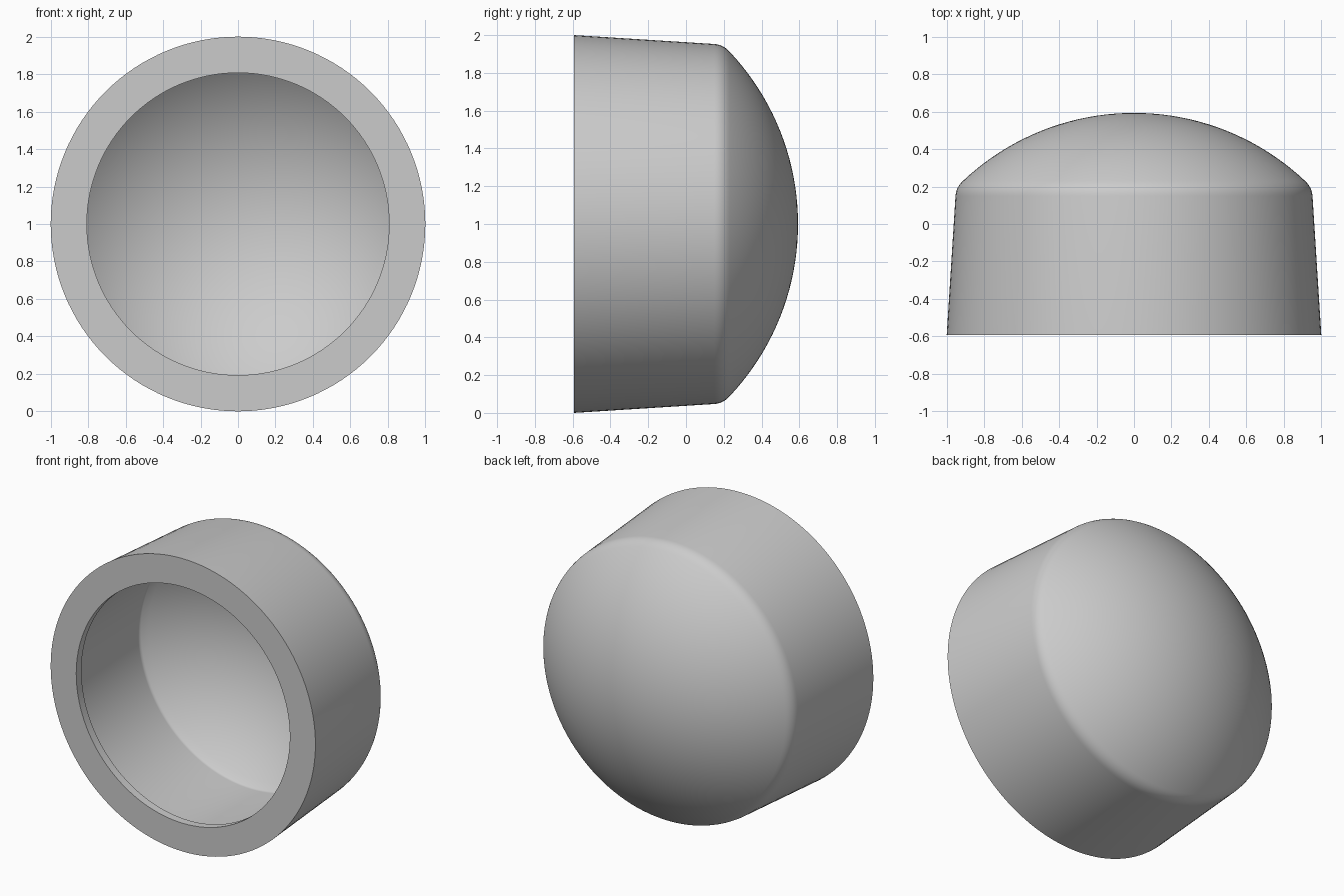
import bpy, bmesh, math
from mathutils import Vector

cube = bpy.data.objects.get("Cube")
if cube:
    bpy.data.objects.remove(cube, do_unlink=True)

SEGMENTS = 128
FRONT, DOME_CENTRE, DOME_RADIUS, WALL = -0.593, -0.737, 1.33, 0.10
BORE, LIP, LIP_DEPTH = 0.852, 0.807, 0.056


def dome(radius, edge, steps=20):
    """Arc of (distance from axis, y) points from the edge to the apex."""
    start = math.asin(edge / radius)
    angles = [start * (1 - i / steps) for i in range(steps + 1)]
    return [(radius * math.sin(a), DOME_CENTRE + radius * math.cos(a)) for a in angles]


def fillet(a, corner, b, steps=6):
    """Rounded corner from a up to, but not including, b."""
    a, c, b = Vector(a), Vector(corner), Vector(b)
    ts = [i / steps for i in range(steps)]
    return [tuple(a * (1 - t) ** 2 + c * 2 * t * (1 - t) + b * t * t) for t in ts]


# Cross-section: inner dome, straight bore, retaining lip, rim, outer wall, outer dome
inner_dome = dome(DOME_RADIUS - WALL, BORE - 0.008)
inner_corner = fillet((BORE, 0.137), (BORE, 0.148), inner_dome[0], 4)
inner = (inner_corner + inner_dome)[::-1]
lip = [(BORE, FRONT + LIP_DEPTH), (LIP, FRONT + LIP_DEPTH), (LIP, FRONT)]
outer_dome = dome(DOME_RADIUS, 0.912)
outer_corner = fillet((0.953, 0.15), (0.95, 0.197), outer_dome[0])
profile = inner + lip + [(1.0, FRONT)] + outer_corner + outer_dome

# Revolve the cross-section around the y axis
bm = bmesh.new()
verts = [bm.verts.new((r, y, 1)) for r, y in profile]
edges = [bm.edges.new(pair) for pair in zip(verts, verts[1:])]
bmesh.ops.spin(bm, geom=verts + edges, cent=(0, 0, 1), axis=(0, 1, 0),
               angle=math.tau, steps=SEGMENTS, use_merge=False)
bmesh.ops.remove_doubles(bm, verts=bm.verts, dist=0.0001)
bmesh.ops.recalc_face_normals(bm, faces=bm.faces)
mesh = bpy.data.meshes.new("end_cap")
bm.to_mesh(mesh)
bm.free()

cap = bpy.data.objects.new("end_cap", mesh)
bpy.context.collection.objects.link(cap)

# Plain grey finish
grey = bpy.data.materials.new("light_grey")
grey.use_nodes = True
colour = (0.6, 0.6, 0.6, 1)
grey.diffuse_color = colour
grey.node_tree.nodes["Principled BSDF"].inputs["Base Color"].default_value = colour
mesh.materials.append(grey)

# Smooth curves with crisp rim edges
bpy.ops.object.select_all(action='DESELECT')
cap.select_set(True)
bpy.context.view_layer.objects.active = cap
bpy.ops.object.shade_smooth_by_angle(angle=math.radians(30))
